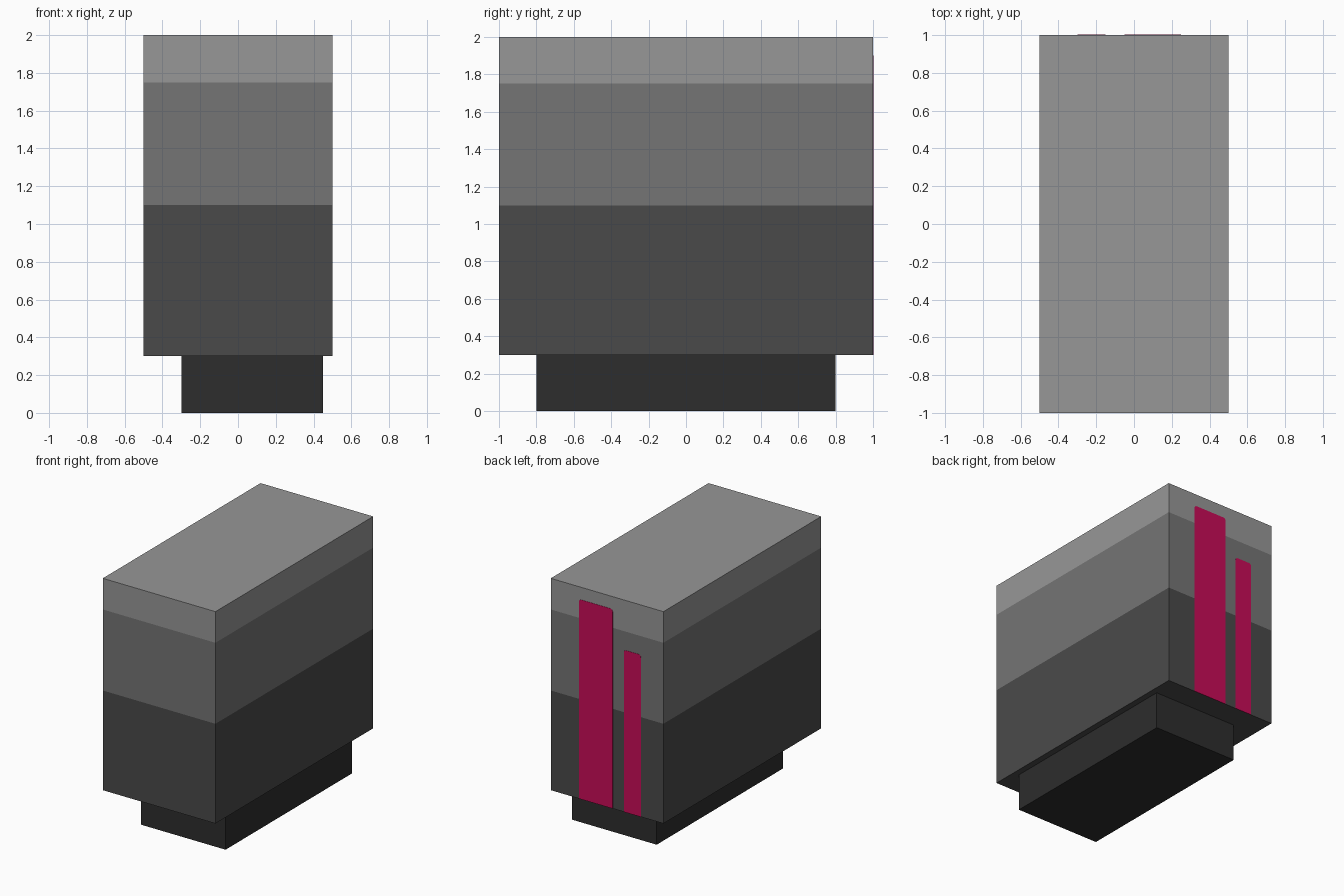
import bpy, bmesh, math
from mathutils import Vector

if "Cube" in bpy.data.objects:
    bpy.data.objects.remove(bpy.data.objects["Cube"])


def srgb(v):
    v /= 255
    return v / 12.92 if v <= 0.04045 else ((v + 0.055) / 1.055) ** 2.4


def material(name, r, g, b):
    m = bpy.data.materials.new(name)
    m.diffuse_color = (srgb(r), srgb(g), srgb(b), 1)
    m.use_nodes = True
    m.node_tree.nodes["Principled BSDF"].inputs["Base Color"].default_value = m.diffuse_color
    return m


charcoal = material("charcoal", 45, 45, 45)
dark_grey = material("dark_grey", 74, 74, 74)
mid_grey = material("mid_grey", 117, 117, 117)
light_grey = material("light_grey", 151, 151, 151)
crimson = material("crimson", 200, 12, 88)


def add_object(name, bm, mats):
    bmesh.ops.recalc_face_normals(bm, faces=bm.faces[:])
    mesh = bpy.data.meshes.new(name)
    bm.to_mesh(mesh)
    bm.free()
    for m in mats:
        mesh.materials.append(m)
    obj = bpy.data.objects.new(name, mesh)
    bpy.context.collection.objects.link(obj)
    return obj


def box(lo, hi):
    bm = bmesh.new()
    bmesh.ops.create_cube(bm, size=1)
    lo, hi = Vector(lo), Vector(hi)
    for v in bm.verts:
        v.co = (lo + hi) / 2 + v.co * (hi - lo)
    return bm


# Plinth, slightly off centre
add_object("base", box((-0.3, -0.8, 0), (0.45, 0.8, 0.3)), [charcoal])

# Body: one block cut into three colour bands by height
bands = (1.1, 1.75)
bm = box((-0.5, -1, 0.3), (0.5, 1, 2))
for z in bands:
    bmesh.ops.bisect_plane(bm, geom=bm.verts[:] + bm.edges[:] + bm.faces[:],
                           plane_co=(0, 0, z), plane_no=(0, 0, 1))
for f in bm.faces:
    f.material_index = sum(f.calc_center_median().z > z for z in bands)
add_object("body", bm, [dark_grey, mid_grey, light_grey])


# Painted stripes on the back, with softly rounded top corners
def stripe(name, x0, x1, top, r=0.02, thick=0.004):
    pts = [(x0, 0.3), (x1, 0.3)]
    for cx, start in ((x1 - r, 0), (x0 + r, 90)):
        for i in range(5):
            a = math.radians(start + i * 22.5)
            pts.append((cx + r * math.cos(a), top - r + r * math.sin(a)))
    bm = bmesh.new()
    face = bm.faces.new([bm.verts.new((x, 0.998, z)) for x, z in pts])
    out = bmesh.ops.extrude_face_region(bm, geom=[face])["geom"]
    bmesh.ops.translate(bm, vec=(0, thick, 0),
                        verts=[v for v in out if isinstance(v, bmesh.types.BMVert)])
    add_object(name, bm, [crimson])


stripe("wide_stripe", -0.05, 0.25, 1.9)
stripe("narrow_stripe", -0.3, -0.15, 1.6)
